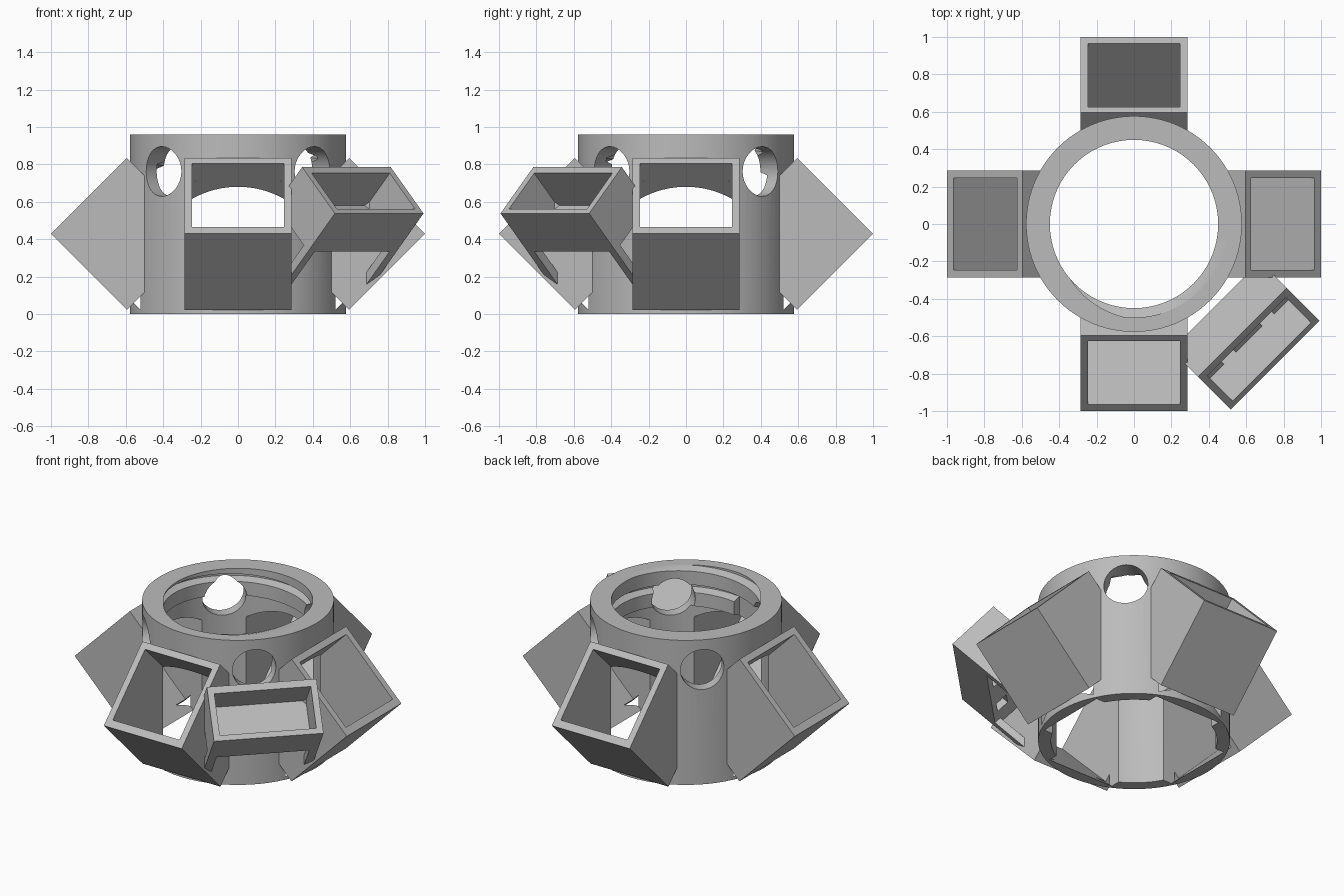
import bpy
import bmesh
from math import sin, cos, pi, radians
from mathutils import Matrix

if "Cube" in bpy.data.objects:
    bpy.data.objects.remove(bpy.data.objects["Cube"], do_unlink=True)

grey = bpy.data.materials.new("plain grey")
grey.use_nodes = True
grey.diffuse_color = (0.5, 0.5, 0.5, 1)
grey.node_tree.nodes["Principled BSDF"].inputs["Base Color"].default_value = (0.5, 0.5, 0.5, 1)

SEG = 96
TOP = 0.96
INNER, OUTER = 0.5, 0.577


def finish(name, bm):
    bmesh.ops.recalc_face_normals(bm, faces=bm.faces)
    mesh = bpy.data.meshes.new(name)
    bm.to_mesh(mesh)
    bm.free()
    mesh.materials.append(grey)
    obj = bpy.data.objects.new(name, mesh)
    bpy.context.collection.objects.link(obj)
    return obj


def cylinder(name, radius, depth, matrix, seg=SEG):
    bm = bmesh.new()
    bmesh.ops.create_cone(bm, cap_ends=True, segments=seg, radius1=radius,
                          radius2=radius, depth=depth, matrix=matrix)
    return finish(name, bm)


def tilted_box(name, a, b, t, azimuth):
    """Box at 45 degrees: a = radius + height, b = radius - height, t = sideways."""
    bm = bmesh.new()
    turn = Matrix.Rotation(radians(azimuth), 4, "Z")
    corners = [(a[0], b[0]), (a[1], b[0]), (a[1], b[1]), (a[0], b[1])]
    verts = [bm.verts.new(((p + q) / 2, t[0], (p - q) / 2)) for p, q in corners]
    face = bm.faces.new(verts)
    ext = bmesh.ops.extrude_face_region(bm, geom=[face])["geom"]
    moved = [v for v in ext if isinstance(v, bmesh.types.BMVert)]
    bmesh.ops.translate(bm, verts=moved, vec=(0, t[1] - t[0], 0))
    bm.transform(turn)
    return finish(name, bm)


def combine(obj, others, operation="DIFFERENCE"):
    for other in others:
        mod = obj.modifiers.new("cut", "BOOLEAN")
        mod.operation = operation
        mod.solver = "EXACT"
        mod.object = other
        bpy.context.view_layer.objects.active = obj
        bpy.ops.object.modifier_apply(modifier=mod.name)


# Cutters
SIDES = (0, 90, 180, 270)
bore = cylinder("bore_cutter", INNER, 4, Matrix())
cavities = [tilted_box("cavity_cutter", (-0.2, 1.7), (-0.18, 0.5), (-0.245, 0.245), s)
            for s in SIDES]
blocks = [tilted_box("block_cutter", (0.615, 1.43), (-0.24, 0.57), (-0.286, 0.286), s)
          for s in (0, 270)]
ports = []
for s in SIDES:
    place = (Matrix.Rotation(radians(s + 45), 4, "Z") @ Matrix.Translation((0.55, 0, 0.762))
             @ Matrix.Rotation(pi / 2, 4, "Y"))
    ports.append(cylinder("port_cutter", 0.133, 0.5, place, 48))

# Central ring
ring = cylinder("central_ring", OUTER, TOP, Matrix.Translation((0, 0, TOP / 2)))
combine(ring, [bore] + cavities + ports)

# Internal screw thread, trimmed flush with the rim
PITCH = 0.14
bm = bmesh.new()
profile = [(0.51, -0.065), (0.45, -0.045), (0.45, 0.045), (0.51, 0.065)]
rows = []
for deg in range(-455, 351, 5):
    angle = radians(deg)
    z = TOP + PITCH * (deg - 105) / 360
    rows.append([bm.verts.new((r * cos(angle), r * sin(angle), z + h)) for r, h in profile])
for low, high in zip(rows, rows[1:]):
    for i in range(4):
        j = (i + 1) % 4
        bm.faces.new((low[i], low[j], high[j], high[i]))
bm.faces.new(rows[0])
bm.faces.new(rows[-1])
cut = bmesh.ops.bisect_plane(bm, geom=bm.verts[:] + bm.edges[:] + bm.faces[:],
                             plane_co=(0, 0, TOP), plane_no=(0, 0, 1), clear_outer=True)
rim = [e for e in cut["geom_cut"] if isinstance(e, bmesh.types.BMEdge)]
bmesh.ops.triangle_fill(bm, edges=rim, use_beauty=True)
thread = finish("screw_thread", bm)
combine(thread, cavities + ports)

# Four slanted sockets
sockets = []
for side, cavity in zip(SIDES, cavities):
    socket = tilted_box("slanted_socket", (0.615, 1.43), (-0.24, 0.57), (-0.286, 0.286), side)
    combine(socket, [cavity, bore])
    sockets.append(socket)

# Corner tray with two slots in its floor and a leg at each end
tray = tilted_box("corner_tray", (1.2, 1.605), (0.035, 0.53), (-0.335, 0.335), 315)
cutters = [tilted_box("tray_cutter", (1.26, 1.8), (0.1, 0.48), (-0.295, 0.295), 315)]
legs = []
for sign in (-1, 1):
    slot = sorted((sign * 0.1, sign * 0.19))
    cutters.append(tilted_box("slot_cutter", (1.1, 1.4), (0.36, 0.48), slot, 315))
    span = sorted((sign * 0.283, sign * 0.335))
    leg = tilted_box("tray_leg", (0.85, 1.21), (0.465, 0.53), span, 315)
    combine(leg, blocks)
    legs.append(leg)
combine(tray, cutters + blocks)

for helper in [bore] + cavities + blocks + ports + cutters:
    bpy.data.objects.remove(helper, do_unlink=True)

# Smooth the round parts, keep the edges sharp
bpy.ops.object.select_all(action="DESELECT")
for obj in [ring, thread, tray] + sockets + legs:
    obj.select_set(True)
bpy.context.view_layer.objects.active = ring
bpy.ops.object.shade_smooth_by_angle(angle=radians(25))
